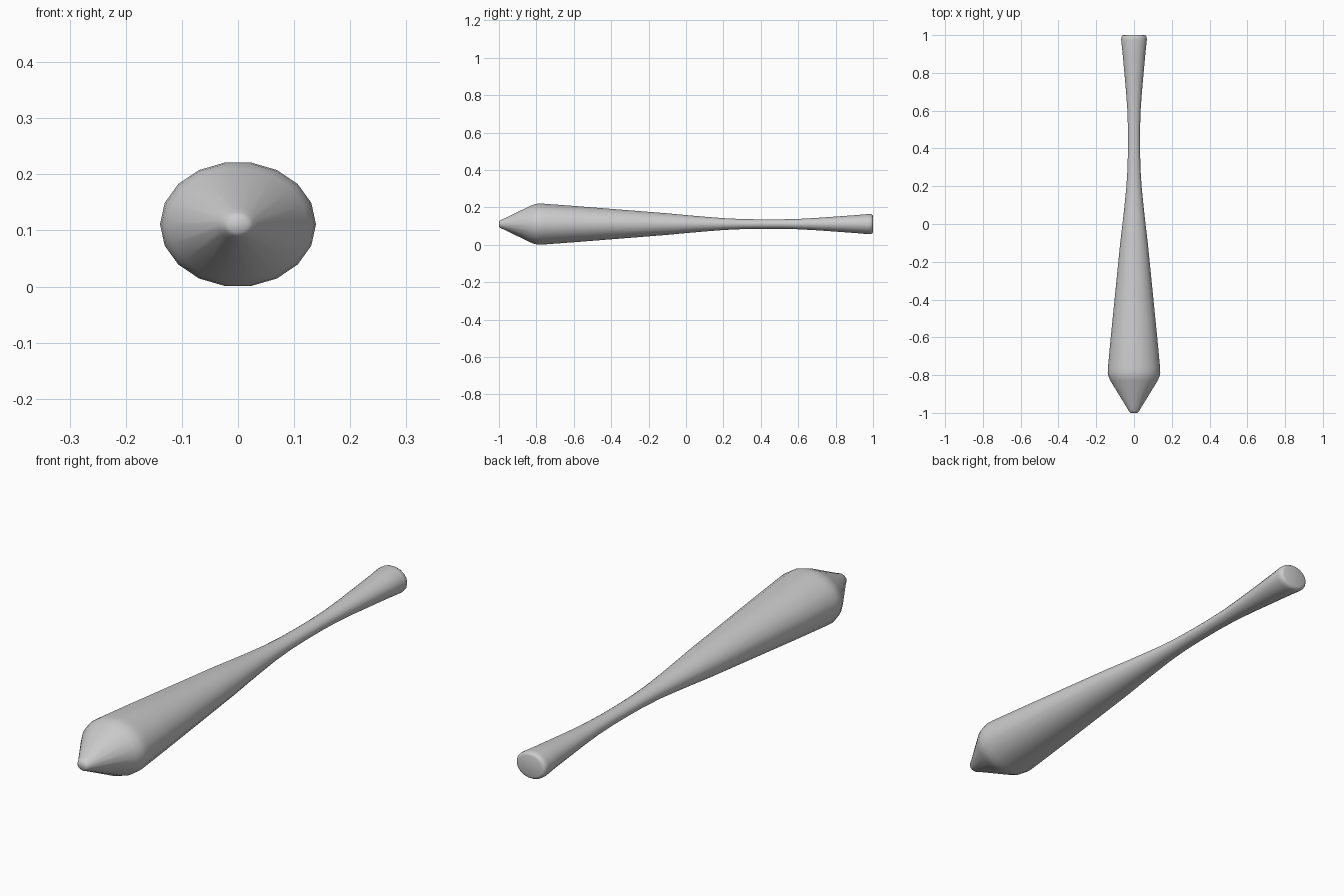
import bpy, bmesh, math

if "Cube" in bpy.data.objects:
    bpy.data.objects.remove(bpy.data.objects["Cube"])

SIDES = 18
CENTRE_Z = 0.111
FLATTEN = 0.802

# (y, half-width) stations from the pointed tip to the flared butt
profile = [
    (-1.0, 0.018), (-0.992, 0.027), (-0.975, 0.036),
    (-0.83, 0.125), (-0.805, 0.136), (-0.785, 0.139), (-0.76, 0.138),
    (-0.6, 0.123), (-0.4, 0.103), (-0.2, 0.083), (-0.1, 0.073),
    (0.0, 0.061), (0.1, 0.050), (0.2, 0.040), (0.3, 0.034),
    (0.4, 0.032), (0.5, 0.032), (0.6, 0.035), (0.7, 0.042),
    (0.8, 0.051), (0.9, 0.060), (0.975, 0.068),
    (0.99, 0.067), (0.997, 0.062), (1.0, 0.053),
]

# Elliptical lofted handle
bm = bmesh.new()
rings = []
for y, r in profile:
    ring = []
    for i in range(SIDES):
        a = 2 * math.pi * i / SIDES
        ring.append(bm.verts.new((r * math.cos(a), y,
                                  CENTRE_Z + FLATTEN * r * math.sin(a))))
    rings.append(ring)
for lower, upper in zip(rings, rings[1:]):
    for i in range(SIDES):
        j = (i + 1) % SIDES
        bm.faces.new((lower[i], lower[j], upper[j], upper[i]))

# End caps
bm.faces.new(rings[0])
bm.faces.new(rings[-1])
bmesh.ops.recalc_face_normals(bm, faces=bm.faces)
for f in bm.faces:
    f.smooth = True

mesh = bpy.data.meshes.new("tapered_handle")
bm.to_mesh(mesh)
bm.free()
handle = bpy.data.objects.new("tapered_handle", mesh)
bpy.context.collection.objects.link(handle)
